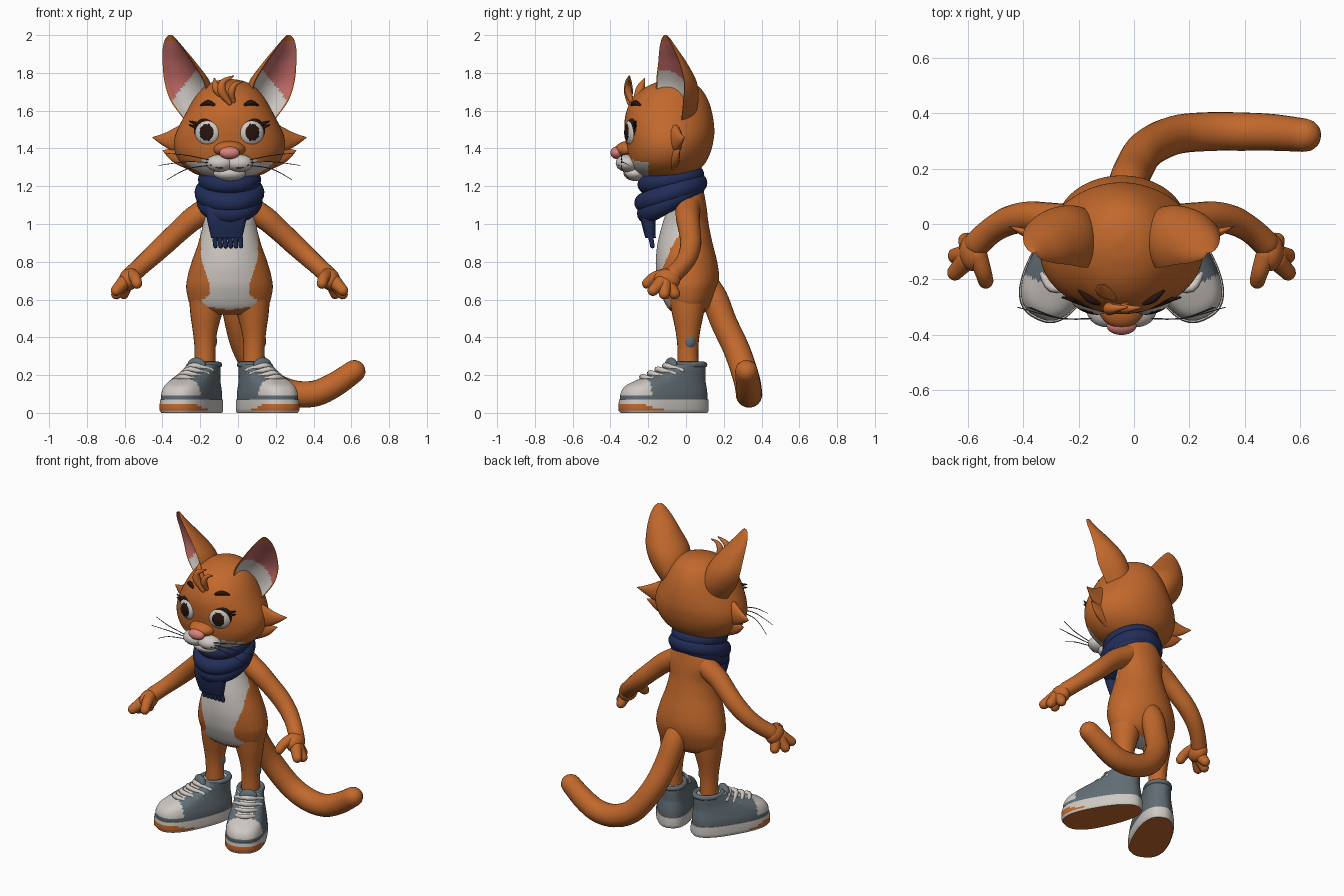
import bpy, bmesh, math
from mathutils import Matrix, Vector

cube = bpy.data.objects.get("Cube")
if cube:
    bpy.data.objects.remove(cube, do_unlink=True)

SHIFT = Matrix.Translation((-.045, 0, 0))  # the tail pushes the body off centre


def material(name, *rgb):
    m = bpy.data.materials.new(name)
    m.use_nodes = True
    m.diffuse_color = (*rgb, 1)
    m.node_tree.nodes["Principled BSDF"].inputs["Base Color"].default_value = (*rgb, 1)
    return m


ORANGE = material("orange fur", .54, .14, .025)
WHITE = material("off white", .62, .58, .54)
PINK = material("ear pink", .55, .15, .14)
ROSE = material("nose pink", .7, .22, .2)
NAVY = material("navy wool", .016, .027, .1)
SLATE = material("slate canvas", .12, .155, .175)
DARK = material("dark brown", .02, .007, .005)
GREY = material("whisker grey", .07, .07, .075)


def make(name, rings, mats, rule=None, matrix=Matrix()):
    """Skin a stack of closed rings; rule(centre, ring_step) picks the material."""
    bm = bmesh.new()
    rows = [[bm.verts.new(p) for p in ring] for ring in rings]
    n = len(rows[0])
    for a, b in zip(rows, rows[1:]):
        for j in range(n):
            f = bm.faces.new((a[j], a[(j + 1) % n], b[(j + 1) % n], b[j]))
            if rule:
                f.material_index = rule(f.calc_center_median(), j)
    for cap in (rows[0], rows[-1]):
        f = bm.faces.new(cap)
        if rule:
            f.material_index = rule(f.calc_center_median(), 0)
    bm.transform(SHIFT @ matrix)
    bmesh.ops.recalc_face_normals(bm, faces=bm.faces[:])
    mesh = bpy.data.meshes.new(name)
    bm.to_mesh(mesh)
    bm.free()
    for m in mats:
        mesh.materials.append(m)
    ob = bpy.data.objects.new(name, mesh)
    bpy.context.collection.objects.link(ob)
    bpy.ops.object.select_all(action='DESELECT')
    ob.select_set(True)
    bpy.context.view_layer.objects.active = ob
    bpy.ops.object.shade_smooth_by_angle(angle=math.radians(50))


def smooth(rows, k=6):
    """Catmull-Rom through rows of any width."""
    out, last = [], len(rows) - 1
    for i in range(last):
        group = rows[max(i - 1, 0)], rows[i], rows[i + 1], rows[min(i + 2, last)]
        for j in range(k):
            t = j / k
            out.append([.5 * (2*q + (r - p)*t + (2*p - 5*q + 4*r - s)*t*t
                              + (3*q - p - 3*r + s)*t**3) for p, q, r, s in zip(*group)])
    return out + [list(rows[last])]


def angles(n):
    return [math.tau * j / n for j in range(n)]


def loft(name, rows, mats, rule=None, matrix=Matrix(), k=6, n=48, power=1, taper=0):
    """Rows are height, front y, back y, half width."""
    rings = []
    for z, front, back, w in smooth(rows, k):
        ring = []
        for t in angles(n):
            c, s = (math.copysign(abs(v) ** power, v) for v in (math.cos(t), math.sin(t)))
            ring.append((w * c * (1 - taper * s), (front + back) / 2 + (back - front) / 2 * s, z))
        rings.append(ring)
    make(name, rings, mats, rule, matrix)


def tube(name, pts, mat, matrix=Matrix(), k=5, n=14):
    """Round-ended tube; points are x, y, z, radius."""
    path = smooth(pts, k)
    pos = [Vector(p[:3]) for p in path]
    rad = [p[3] for p in path]
    tan = [(pos[min(i + 1, len(pos) - 1)] - pos[max(i - 1, 0)]).normalized() for i in range(len(pos))]
    ends = [math.pi / 2 * e for e in (.95, .75, .5, .25)]
    steps = [(pos[0] - tan[0] * rad[0] * math.sin(e), tan[0], rad[0] * math.cos(e)) for e in ends]
    steps += list(zip(pos, tan, rad))
    steps += [(pos[-1] + tan[-1] * rad[-1] * math.sin(e), tan[-1], rad[-1] * math.cos(e)) for e in ends[::-1]]
    side, rings = tan[0].orthogonal().normalized(), []
    for p, t, r in steps:
        side = (side - t * side.dot(t)).normalized()
        up = t.cross(side)
        rings.append([p + (side * math.cos(a) + up * math.sin(a)) * r for a in angles(n)])
    make(name, rings, [mat], None, matrix)


def ball(name, centre, size, mats, rule=None, matrix=Matrix(), turn=0, n=48):
    """Ellipsoid with its poles on the front-back axis."""
    polar = [math.pi * (i + .03) / 32.06 for i in range(33)]
    rings = [[(math.sin(p) * math.cos(a), -math.cos(p), math.sin(p) * math.sin(a)) for a in angles(n)]
             for p in polar]
    place = Matrix.Translation(centre) @ Matrix.Rotation(turn, 4, 'Z') @ Matrix.Diagonal((*size, 1))
    make(name, rings, mats, rule, matrix @ place)


# Torso with a pale belly patch, pinched above two flares at the hips
def belly(c, j):
    half = max(min(.15, .108 + .35 * max(c.z - .69, 0)), .17 - 1.2 * abs(c.z - .575))
    front = c.y < -.03 and c.z > .545 + .15 * abs(c.x) and abs(c.x) < half
    return int(front or c.z < .521)


loft("torso", [(.52, -.05, .08, .12), (.56, -.1, .13, .2), (.65, -.14, .165, .228), (.72, -.155, .175, .222),
               (.8, -.16, .165, .2), (.9, -.15, .14, .165), (1, -.125, .12, .142), (1.08, -.1, .11, .15),
               (1.14, -.09, .1, .135), (1.2, -.07, .09, .09), (1.28, -.07, .08, .08)],
     [ORANGE, WHITE], belly, n=144, k=8)

# Head with a pale jaw
loft("head", [(1.24, -.2, 0, .1), (1.27, -.26, .05, .19), (1.32, -.3, .1, .255), (1.38, -.315, .13, .288),
              (1.44, -.32, .145, .293), (1.5, -.325, .15, .275), (1.58, -.32, .14, .235), (1.66, -.285, .115, .19),
              (1.72, -.22, .075, .14), (1.755, -.14, .02, .08), (1.768, -.07, -.04, .01)],
     [ORANGE, WHITE], lambda c, j: int(c.z < 1.365 - .18 * abs(c.x) and c.y < -.2), n=112, k=8, taper=.04)
ball("nose_bridge", (0, -.295, 1.395), (.085, .08, .046), [ORANGE])
ball("chin", (0, -.27, 1.268), (.085, .06, .04), [WHITE])
ball("nose", (0, -.367, 1.377), (.054, .033, .033), [ROSE])

# Tail
tube("tail", [(.02, .1, .7, .06), (.025, .15, .61, .07), (.045, .2, .48, .07), (.09, .27, .33, .07),
              (.19, .32, .18, .07), (.31, .333, .11, .07), (.44, .333, .1, .069), (.55, .33, .145, .066),
              (.66, .32, .22, .06)], ORANGE, n=24)

# Forelock strands
for i, strand in enumerate((
        [(0, -.3, 1.64, .012), (-.04, -.305, 1.7, .024), (-.035, -.305, 1.75, .018), (.02, -.3, 1.783, .004)],
        [(.02, -.29, 1.65, .012), (.01, -.305, 1.7, .02), (.03, -.305, 1.74, .013), (.07, -.3, 1.755, .003)],
        [(-.03, -.26, 1.67, .018), (-.07, -.24, 1.72, .023), (-.08, -.22, 1.77, .004)])):
    tube(f"forelock_{i}", strand, ORANGE)

# Scarf: three stacked wraps, a hanging end and its fringe
for i, (z, tilt, rx, ry, r) in enumerate(((1.235, .2, .115, .125, .052), (1.165, .38, .13, .138, .055),
                                          (1.125, .55, .12, .125, .055))):
    wrap = [(rx * math.cos(a), -.08 + ry * math.sin(a), z + tilt * ry * math.sin(a), r)
            for a in angles(16)]
    tube(f"scarf_wrap_{i}", wrap + wrap[:2], NAVY, k=4, n=16)
loft("scarf_end", [(1.12, -.23, -.14, .115), (1.03, -.24, -.16, .105), (.925, -.215, -.16, .082)],
     [NAVY], power=.6, matrix=Matrix.Translation((-.015, 0, 0)))
for i in range(6):
    x = -.08 + .027 * i
    tube(f"scarf_fringe_{i}", [(x, -.19, .95, .014), (x + .006, -.178, .883, .012)], NAVY, n=8)

FACING = math.radians(35)
EAR_SEGMENTS = 48


def ear(name, m):
    across = Vector((math.cos(FACING), math.sin(FACING), 0))
    back = Vector((-math.sin(FACING), math.cos(FACING), 0))
    rings = []
    for x, y, z, a, b in smooth([(.165, -.07, 1.54, .08, .12), (.212, -.082, 1.65, .12, .16),
                                 (.237, -.083, 1.75, .13, .145), (.272, -.09, 1.85, .1, .095),
                                 (.3, -.103, 1.93, .065, .05), (.313, -.11, 1.98, .033, .025),
                                 (.313, -.11, 2, .01, .01)], 10):
        ring = []
        for t in angles(EAR_SEGMENTS):
            s = math.sin(t)
            depth = b * s if s > 0 else b * .8 * max(0, -s - .35)
            ring.append(Vector((x, y, z)) + across * a * math.cos(t) + back * depth)
        rings.append(ring)

    # Pink hollow, with pale fur at its base and up the inner edge
    def inside(c, j):
        if not 27 <= j < 45 or c.z > 1.97:
            return 0
        return 2 if c.z < 1.74 - 1.2 * (c.x - .235) else 1
    make(name, rings, [ORANGE, PINK, WHITE], inside, m)


def shoe(side, m):
    m = m @ Matrix.Translation((.13, .01, 0)) @ Matrix.Rotation(.47, 4, 'Z')

    # Pale toe cap, tongue and lining on a slate upper
    def panels(c, j):
        toe = c.y < -.27 and c.z > .09
        tongue = abs(c.x) < .045 and c.y < -.04 and c.z > .16
        return int(toe or tongue or c.z > .259)
    loft(side + "_shoe_upper", [(.05, -.385, .105, .114), (.1, -.385, .105, .114), (.14, -.36, .1, .107),
                                (.17, -.3, .095, .099), (.2, -.22, .095, .09), (.23, -.14, .095, .084),
                                (.26, -.1, .093, .08)],
         [SLATE, WHITE], panels, m, power=.8, taper=.12, n=96)

    # Pale sidewall, orange under the foot and tapering round the toe
    def sole(c, j):
        toe = .012 < c.z < .048 and c.y < -.14 - 4 * c.z
        return int(c.z > .001 and not toe)
    loft(side + "_shoe_sole", [(0, -.385, .105, .113), (.012, -.395, .112, .12), (.024, -.396, .112, .12),
                               (.036, -.396, .112, .12), (.048, -.395, .112, .12), (.07, -.392, .11, .118)],
         [ORANGE, WHITE], sole, m, k=1, power=.8, taper=.12, n=72)
    tube(side + "_shoe_collar", [(.07 * math.cos(a), .003 + .088 * math.sin(a), .255, .016)
                                 for a in angles(12) + [math.tau]], SLATE, m, n=8)
    ball(side + "_shoe_tongue", (0, -.1, .245), (.055, .028, .048), [SLATE], matrix=m)
    # Laces climb the tongue
    for i in range(4):
        y, z = -.27 + .045 * i, .185 + .02 * i
        tube(f"{side}_lace_{i}", [(-.08, y + .06, z - .02, .012), (0, y, z + .006, .015),
                                  (.08, y + .06, z - .02, .012)], WHITE, m, n=8)


# Everything that comes in pairs
for side, s in (("left", 1), ("right", -1)):
    m = Matrix.Diagonal((s, 1, 1, 1))
    flat = Matrix.Diagonal((s, .4, 1, 1))
    ear(side + "_ear", m)
    shoe(side, m)
    tube(side + "_leg", [(.115, .01, .61, .1), (.125, .01, .52, .083), (.13, .01, .42, .063),
                         (.13, .01, .33, .055), (.13, .01, .2, .058)], ORANGE, m, n=24)
    ball(side + "_leg_patch", (.13 * s + .034, .018, .38), (.03, .034, .045), [SLATE])
    tube(side + "_arm", [(.09, .01, 1.09, .068), (.19, .01, 1.03, .063), (.27, .02, .96, .058),
                         (.34, .025, .895, .056), (.41, .01, .83, .052), (.47, -.025, .775, .048),
                         (.52, -.07, .73, .048)], ORANGE, m, n=20)
    ball(side + "_palm", (.535, -.1, .705), (.05, .07, .058), [ORANGE], matrix=m)
    for finger, tip in (("index", (.6, -.175, .648)), ("middle", (.598, -.115, .63)),
                        ("little", (.56, -.06, .632))):
        base = Vector((.54, -.11, .71)).lerp(Vector(tip), .3)
        tube(f"{side}_{finger}_finger", [(*base, .038), (*tip, .029)], ORANGE, m)
    tube(side + "_thumb", [(.52, -.11, .73, .036), (.5, -.17, .715, .031), (.49, -.205, .685, .028)], ORANGE, m)
    # Face
    ball(side + "_muzzle", (.052, -.31, 1.322), (.074, .062, .046), [WHITE], matrix=m)
    tube(side + "_mouth", [(0, -.345, 1.31, .003), (.05, -.361, 1.296, .003), (.1, -.354, 1.312, .003)],
         DARK, m, n=8)
    ball(side + "_eye_rim", (.119, -.284, 1.491), (.074, .028, .073), [DARK], matrix=m, turn=.35)
    ball(side + "_eye", (.116, -.286, 1.485), (.07, .036, .069), [WHITE, DARK],
         lambda c, j: int(c.y < 0 and math.hypot(c.x + .07, c.z * .85) < .56), m, .35)
    for i in range(2):
        tube(f"{side}_lash_{i}", [(.16, -.275, 1.505 + .02 * i, .012), (.213, -.265, 1.525 + .02 * i, .003)],
             DARK, m, n=8)
    tube(side + "_brow", [(.083, -.286, 1.632, .008), (.115, -.27, 1.642, .014), (.15, -.242, 1.63, .006)], DARK, m)
    tube(side + "_cheek_tuft_upper", [(.2, -.16, 1.45, .1), (.28, -.11, 1.445, .068), (.345, -.07, 1.448, .034),
                                      (.405, -.02, 1.458, .003)], ORANGE, flat)
    tube(side + "_cheek_tuft_lower", [(.2, -.16, 1.36, .08), (.28, -.12, 1.365, .045), (.35, -.08, 1.388, .004)],
         ORANGE, flat)
    for i, (x, z) in enumerate(((.34, 1.375), (.375, 1.31), (.33, 1.235))):
        tube(f"{side}_whisker_{i}", [(.09, -.34, 1.335 - .012 * i, .0025), (.22, -.34, (z + 1.35) / 2, .0025),
                                     (x, -.3, z, .0015)], GREY, m, n=6)
